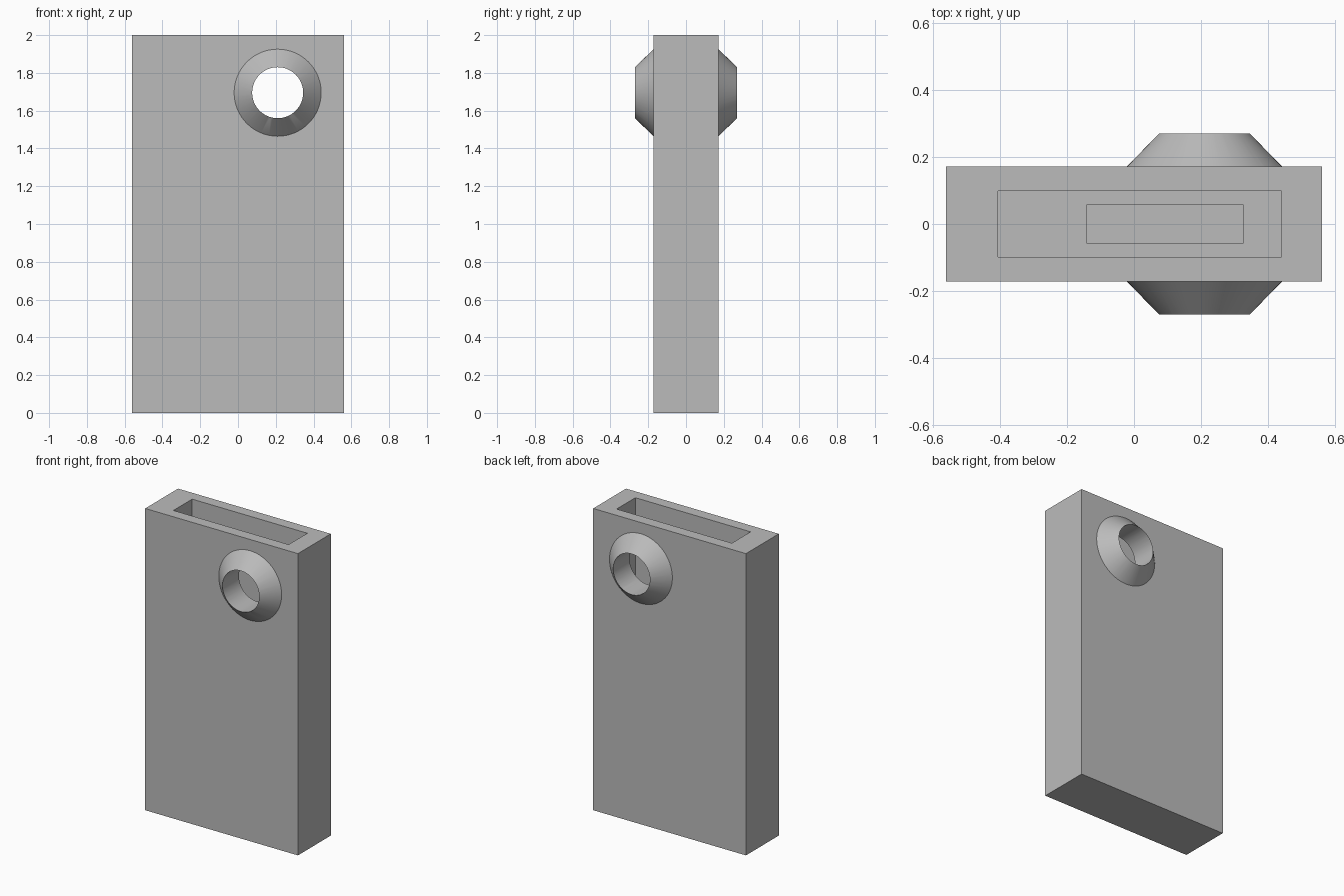
import bpy
import math

if "Cube" in bpy.data.objects:
    bpy.data.objects.remove(bpy.data.objects["Cube"])

HOLE_X, HOLE_Z, HOLE_R = 0.21, 1.695, 0.135

grey = bpy.data.materials.new("plain grey")
grey.diffuse_color = (0.5, 0.5, 0.5, 1)
grey.use_nodes = True
grey.node_tree.nodes["Principled BSDF"].inputs["Base Color"].default_value = grey.diffuse_color


def box(name, x0, x1, half_y, z0, z1):
    bpy.ops.mesh.primitive_cube_add(size=1, location=((x0 + x1) / 2, 0, (z0 + z1) / 2))
    ob = bpy.context.object
    ob.name = name
    ob.scale = (x1 - x0, 2 * half_y, z1 - z0)
    bpy.ops.object.transform_apply(location=False, rotation=False, scale=True)
    return ob


def revolve_y(name, y0, y1, r0, r1):
    """Cone or cylinder along y, r0 at y0 and r1 at y1."""
    bpy.ops.mesh.primitive_cone_add(
        vertices=64, radius1=r0, radius2=r1, depth=y1 - y0,
        location=(HOLE_X, (y0 + y1) / 2, HOLE_Z), rotation=(-math.pi / 2, 0, 0))
    ob = bpy.context.object
    ob.name = name
    bpy.ops.object.transform_apply(location=False, rotation=True, scale=False)
    return ob


def combine(target, other, operation):
    mod = target.modifiers.new(operation.title(), 'BOOLEAN')
    mod.operation = operation
    mod.solver = 'EXACT'
    mod.object = other
    bpy.context.view_layer.objects.active = target
    bpy.ops.object.modifier_apply(modifier=mod.name)
    bpy.data.objects.remove(other, do_unlink=True)


# Upright case with a bevelled collar on each side
case = box("case", -0.56, 0.56, 0.172, 0, 2)
combine(case, revolve_y("front_collar", -0.27, -0.15, 0.135, 0.252), 'UNION')
combine(case, revolve_y("back_collar", 0.15, 0.27, 0.252, 0.135), 'UNION')

# Stepped slot: wide upper pocket, narrow lower pocket
combine(case, box("upper_slot", -0.405, 0.44, 0.098, 0.9, 2.1), 'DIFFERENCE')
combine(case, box("lower_slot", -0.14, 0.325, 0.058, 0.12, 1.0), 'DIFFERENCE')

# Round hole through collars and slot
combine(case, revolve_y("hole", -0.4, 0.4, HOLE_R, HOLE_R), 'DIFFERENCE')

case.data.materials.clear()
case.data.materials.append(grey)
for poly in case.data.polygons:
    poly.material_index = 0
bpy.ops.object.select_all(action='DESELECT')
case.select_set(True)
bpy.context.view_layer.objects.active = case
bpy.ops.object.shade_smooth_by_angle(angle=math.radians(30))
